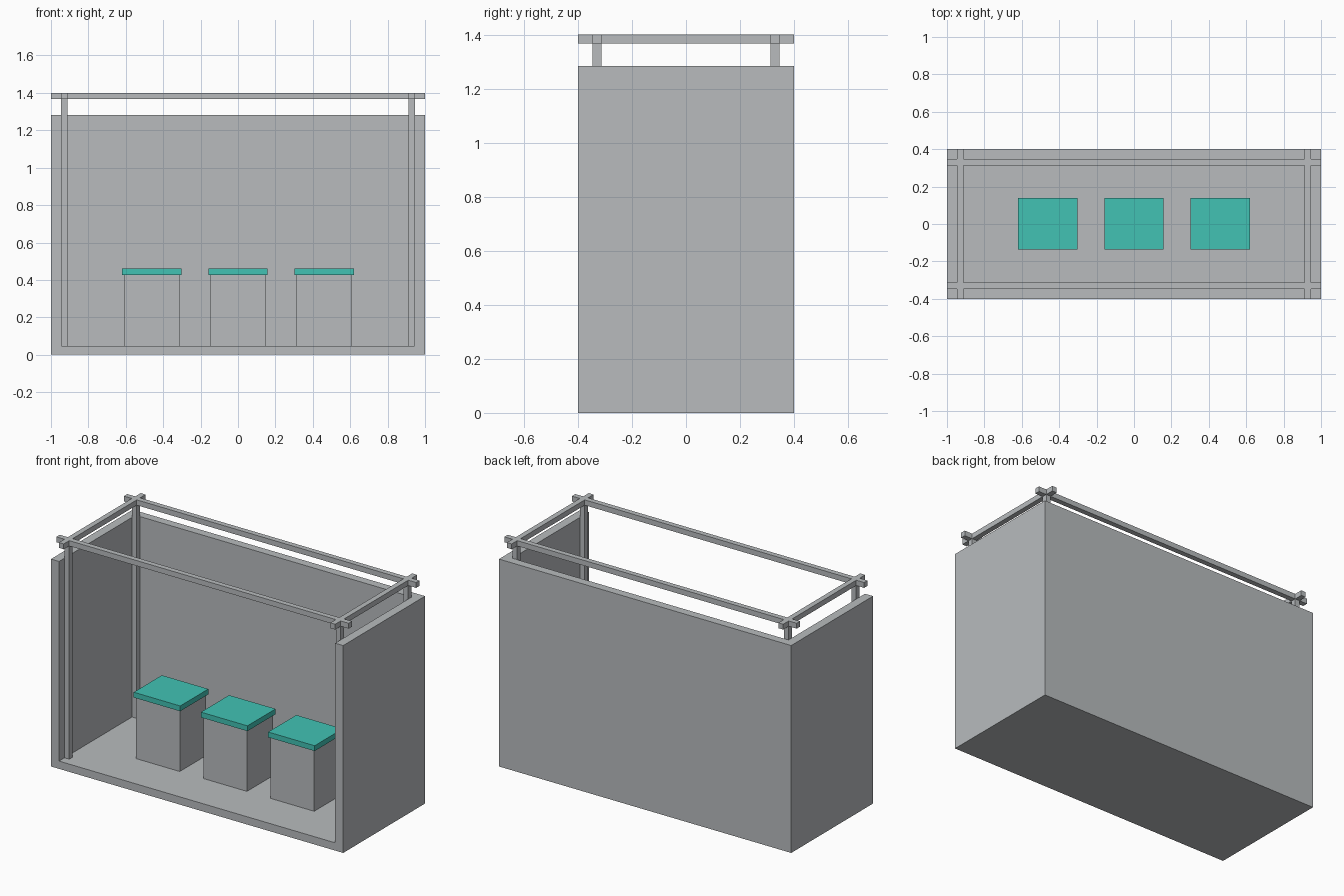
import bpy

cube = bpy.data.objects.get("Cube")
if cube:
    bpy.data.objects.remove(cube, do_unlink=True)


def material(name, rgb):
    mat = bpy.data.materials.new(name)
    mat.use_nodes = True
    mat.diffuse_color = (*rgb, 1)
    mat.node_tree.nodes["Principled BSDF"].inputs["Base Color"].default_value = (*rgb, 1)
    return mat


grey = material("light grey", (0.48, 0.50, 0.515))
teal = material("teal", (0.054, 0.54, 0.456))


def box(name, low, high, mat):
    """Axis-aligned box between two corners."""
    bpy.ops.mesh.primitive_cube_add(size=1)
    obj = bpy.context.object
    obj.name = obj.data.name = name
    obj.data.materials.append(mat)
    for v in obj.data.vertices:
        v.co = [h if c > 0 else l for c, l, h in zip(v.co, low, high)]
    return obj


def combine(target, other, operation):
    """Apply a boolean and discard the second object."""
    mod = target.modifiers.new("boolean", 'BOOLEAN')
    mod.operation, mod.object, mod.solver = operation, other, 'EXACT'
    bpy.context.view_layer.objects.active = target
    bpy.ops.object.modifier_apply(modifier=mod.name)
    bpy.data.objects.remove(other, do_unlink=True)


W, D, H = 1.0, 0.4, 1.4        # half width, half depth, height
WALL, BAR = 0.055, 0.033       # wall and bar thickness
WALL_TOP, FLOOR = 1.283, 0.048
BX, BY = 0.929, 0.33           # bar centre lines

# Booth shell: floor, two sides and back, open at the front and top
shell = box("booth_shell", (-W, -D, 0), (W, D, WALL_TOP), grey)
hollow = box("hollow_cutter", (-W + WALL, -W, FLOOR), (W - WALL, D - WALL + 0.003, H + 1), grey)
hollow.hide_render = True
combine(shell, hollow, 'DIFFERENCE')

# Overhead frame: long and short rails crossing at the corners
r = BAR / 2
rails = [box("top_frame", (-W, s * BY - r, H - BAR), (W, s * BY + r, H), grey) for s in (-1, 1)]
rails += [box("side_rail", (s * BX - r, -D, H - BAR), (s * BX + r, D, H), grey) for s in (-1, 1)]
for rail in rails[1:]:
    combine(rails[0], rail, 'UNION')

# Corner posts
for side, sx in (("right", -1), ("left", 1)):
    for end, sy in (("front", -1), ("back", 1)):
        x, y = sx * BX, sy * BY
        box(f"{end}_{side}_post", (x - r, y - r, FLOOR), (x + r, y + r, H - BAR), grey)

# Three stools with overhanging seats
for name, x in (("right", -0.46), ("middle", 0), ("left", 0.46)):
    box(f"{name}_stool_base", (x - 0.149, -0.125, FLOOR), (x + 0.149, 0.13, 0.427), grey)
    box(f"{name}_stool_seat", (x - 0.159, -0.135, 0.427), (x + 0.159, 0.14, 0.46), teal)
